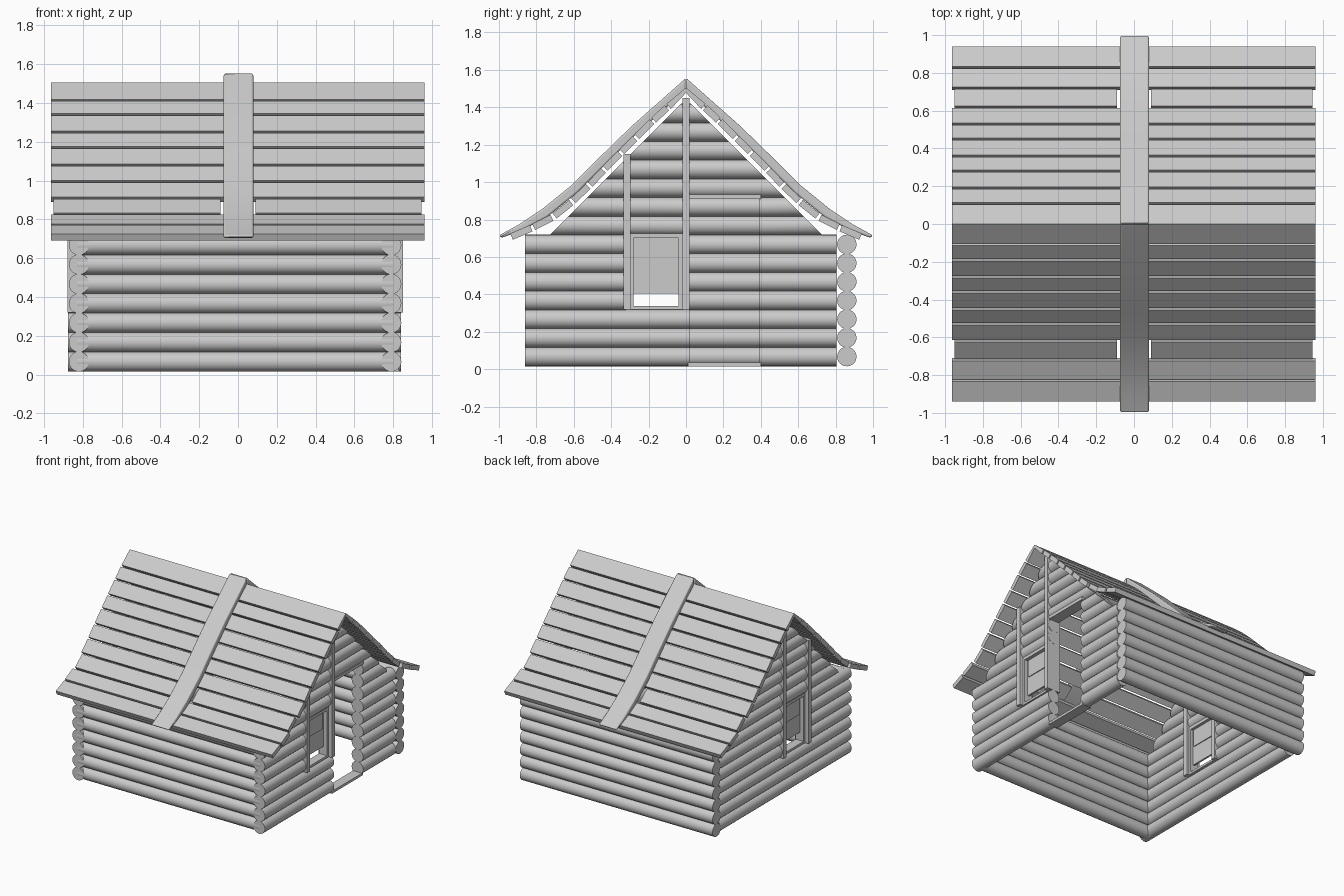
import bpy, bmesh, math
from mathutils import Vector

if "Cube" in bpy.data.objects:
    bpy.data.objects.remove(bpy.data.objects["Cube"], do_unlink=True)

wood = bpy.data.materials.new("plain_grey_wood")
wood.use_nodes = True
GREY = (0.6, 0.6, 0.6, 1)
wood.diffuse_color = GREY
wood.node_tree.nodes["Principled BSDF"].inputs["Base Color"].default_value = GREY

R, STEP, BASE, SIDES = 0.052, 0.1, 0.067, 20


def finish(name, bm, smooth=False):
    bmesh.ops.recalc_face_normals(bm, faces=bm.faces)
    mesh = bpy.data.meshes.new(name)
    bm.to_mesh(mesh)
    bm.free()
    mesh.materials.append(wood)
    ob = bpy.data.objects.new(name, mesh)
    bpy.context.collection.objects.link(ob)
    if smooth:
        bpy.ops.object.select_all(action='DESELECT')
        ob.select_set(True)
        bpy.context.view_layer.objects.active = ob
        bpy.ops.object.shade_smooth_by_angle(angle=math.radians(40))
    return ob


def add_log(bm, place, start, end):
    """Capped log; place(t, u, v) maps length and cross-section to a point."""
    rings = []
    for t in (start, end):
        ring = []
        for i in range(SIDES):
            a = 2 * math.pi * i / SIDES
            ring.append(bm.verts.new(place(t, R * math.cos(a), R * math.sin(a))))
        rings.append(ring)
        bm.faces.new(ring)
    for i in range(SIDES):
        j = (i + 1) % SIDES
        bm.faces.new((rings[0][i], rings[0][j], rings[1][j], rings[1][i]))


def add_box(bm, xs, ys, zs):
    v = [bm.verts.new((x, y, z)) for x in xs for y in ys for z in zs]
    for f in ((0, 1, 3, 2), (4, 6, 7, 5), (0, 4, 5, 1),
              (2, 3, 7, 6), (0, 2, 6, 4), (1, 5, 7, 3)):
        bm.faces.new([v[i] for i in f])


def add_strip(bm, outer, inner, x0, x1):
    """Bent board: outer and inner (y, z) lines swept from x0 to x1."""
    rows = [[bm.verts.new((x, y, z)) for x, (y, z) in
             ((x0, o), (x1, o), (x1, i), (x0, i))] for o, i in zip(outer, inner)]
    for a, b in zip(rows, rows[1:]):
        for k in range(4):
            m = (k + 1) % 4
            bm.faces.new((a[k], a[m], b[m], b[k]))
    bm.faces.new(rows[0])
    bm.faces.new(rows[-1])


def flip(points, side):
    return [(side * y, z) for y, z in points]


# Long walls
for name, y, x0, x1 in (("front_wall_logs", -0.81, -0.83, 0.8),
                        ("back_wall_logs", 0.86, -0.875, 0.84)):
    bm = bmesh.new()
    for row in range(7):
        z = BASE + row * STEP
        add_log(bm, lambda t, u, v: (t, y + u, z + v), x0, x1)
    finish(name, bm, True)

# Gable walls, with window openings and a doorway on the left side
for name, x, has_door in (("left_gable_logs", 0.79, True),
                          ("right_gable_logs", -0.82, False)):
    bm = bmesh.new()
    for row in range(14):
        z = BASE + row * STEP

        def place(t, u, v):
            limit = max(0.01, 1.445 - z - v) if row > 6 else 1
            return (x + u, max(-limit, min(limit, t)), z + v)

        gaps = []
        if 3 <= row <= 6:
            gaps.append((-0.32, 0.0))
        if has_door and row <= 8:
            gaps.append((0.02, 0.39))
        start = -0.86
        for a, b in gaps:
            if a - start > 0.05:
                add_log(bm, place, start, a)
            start = b
        add_log(bm, place, start, 0.805)
    finish(name, bm, True)

# Posts and windows on both gables
for side, label, x in ((1, "left", 0.79), (-1, "right", -0.82)):
    def depth(a, b):
        return (x + side * a, x + side * b)

    bm = bmesh.new()
    add_box(bm, depth(-0.06, 0.06), (-0.018, 0.018), (0.32, 1.45))
    add_box(bm, depth(-0.06, 0.06), (-0.335, -0.298), (0.32, 1.15))
    finish(label + "_gable_posts", bm)

    bm = bmesh.new()
    for ys in ((-0.3, -0.28), (-0.04, -0.016)):
        add_box(bm, depth(-0.04, 0.03), ys, (0.32, 0.72))
    for zs in ((0.32, 0.338), (0.7, 0.725)):
        add_box(bm, depth(-0.04, 0.03), (-0.3, -0.016), zs)
    finish(label + "_window_frame", bm)

    bm = bmesh.new()
    add_box(bm, depth(-0.015, 0.0), (-0.285, -0.035), (0.405, 0.705))
    add_box(bm, depth(-0.022, 0.007), (-0.265, -0.055), (0.555, 0.695))
    finish(label + "_window_shutter", bm)

# Door sill and lintel
bm = bmesh.new()
add_box(bm, (0.75, 0.83), (0.01, 0.4), (0.015, 0.035))
finish("door_sill", bm)
bm = bmesh.new()
add_box(bm, (0.745, 0.835), (0.01, 0.4), (0.91, 0.935))
finish("door_lintel", bm)

# Roof boards, flaring at the eaves, with the short split row near the bottom
roof = [(0, 1.505), (0.115, 1.41), (0.195, 1.335), (0.285, 1.245), (0.365, 1.165),
        (0.455, 1.075), (0.535, 0.99), (0.625, 0.905), (0.725, 0.825),
        (0.835, 0.77), (0.94, 0.725)]
for side, label in ((-1, "front"), (1, "back")):
    bm = bmesh.new()
    for n, (p, q) in enumerate(zip(roof, roof[1:])):
        p, q = Vector(p), Vector(q)
        d = (q - p).normalized()
        inward = Vector((d.y, -d.x)) * 0.036
        q = q - d * 0.014 if n < 9 else q
        spans = ((-0.95, -0.09), (0.09, 0.945)) if n == 7 else ((-0.963, 0.96),)
        for x0, x1 in spans:
            lower = [p + inward, q + inward]
            lower[0].x = max(lower[0].x, 0)
            add_strip(bm, flip((p, q), side), flip(lower, side), x0, x1)
    finish(label + "_roof_boards", bm)

# Rounded straps over the middle of the roof
outer = [(0.002, 1.555), (0.29, 1.3), (0.47, 1.125), (0.61, 0.985), (0.77, 0.855),
         (0.89, 0.775), (1.0, 0.715)]
inner = [(0.002, 1.49), (0.26, 1.262), (0.44, 1.085), (0.58, 0.945), (0.74, 0.815),
         (0.87, 0.745), (0.985, 0.702)]
for side, label in ((-1, "front"), (1, "back")):
    bm = bmesh.new()
    add_strip(bm, flip(outer, side), flip(inner, side), -0.075, 0.08)
    strap = finish(label + "_roof_strap", bm, True)
    bevel = strap.modifiers.new("rounded_edges", 'BEVEL')
    bevel.width = 0.016
    bevel.segments = 3
    bevel.limit_method = 'ANGLE'
